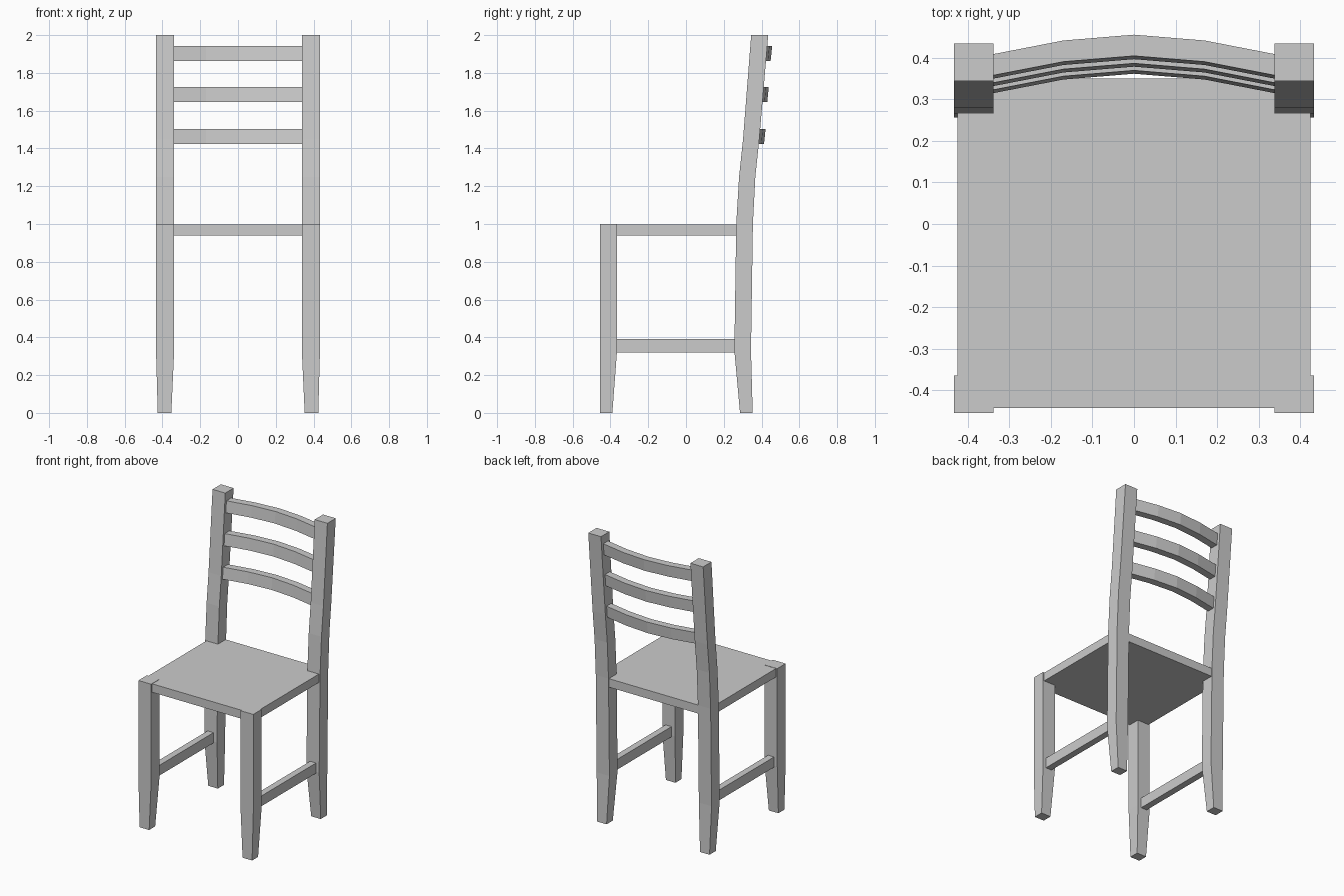
import bpy

if "Cube" in bpy.data.objects:
    bpy.data.objects.remove(bpy.data.objects["Cube"])


def loft(name, rings):
    """Closed solid from a list of matching vertex rings."""
    n = len(rings[0])
    verts = [v for ring in rings for v in ring]
    faces = [tuple(range(n))[::-1],
             tuple(range(len(verts) - n, len(verts)))]
    for r in range(len(rings) - 1):
        for i in range(n):
            j = (i + 1) % n
            faces.append((r * n + i, r * n + j, (r + 1) * n + j, (r + 1) * n + i))
    mesh = bpy.data.meshes.new(name)
    mesh.from_pydata(verts, [], faces)
    mesh.update()
    ob = bpy.data.objects.new(name, mesh)
    bpy.context.collection.objects.link(ob)
    return ob


def rect(x0, x1, y0, y1, z):
    return [(x0, y0, z), (x1, y0, z), (x1, y1, z), (x0, y1, z)]


def box(name, x0, x1, y0, y1, z0, z1):
    return loft(name, [rect(x0, x1, y0, y1, z0), rect(x0, x1, y0, y1, z1)])


def mirror_x(ob):
    ob.modifiers.new("mirror", 'MIRROR').use_axis[0] = True


# Seat panel
box("seat", -0.425, 0.425, -0.443, 0.35, 0.94, 0.998)

# Front legs, tapered at the foot
mirror_x(loft("front_leg", [
    rect(0.353, 0.425, -0.455, -0.39, 0),
    rect(0.338, 0.434, -0.455, -0.365, 0.33),
    rect(0.338, 0.434, -0.455, -0.365, 1.0)]))

# Back legs running up into the leaning back posts
back_profile = [(0.33, 0.256, 0.344), (1.0, 0.266, 0.354), (1.25, 0.281, 0.367),
                (1.45, 0.302, 0.388), (2.0, 0.345, 0.435)]
mirror_x(loft("back_leg", [rect(0.353, 0.425, 0.286, 0.353, 0)] +
              [rect(0.338, 0.434, y0, y1, z) for z, y0, y1 in back_profile]))

# Side stretchers
mirror_x(box("side_stretcher", 0.365, 0.41, -0.37, 0.265, 0.32, 0.39))

# Curved, slightly tilted back slats
bow = [(-0.34, -0.047), (-0.17, -0.014), (0, 0), (0.17, -0.014), (0.34, -0.047)]
for i, (z0, z1, y) in enumerate([(1.423, 1.502, 0.370), (1.645, 1.725, 0.387),
                                 (1.863, 1.942, 0.405)]):
    loft(f"back_slat_{i + 1}", [
        [(x, y + d - 0.008, z0), (x, y + d + 0.043, z0),
         (x, y + d + 0.051, z1), (x, y + d, z1)] for x, d in bow])
